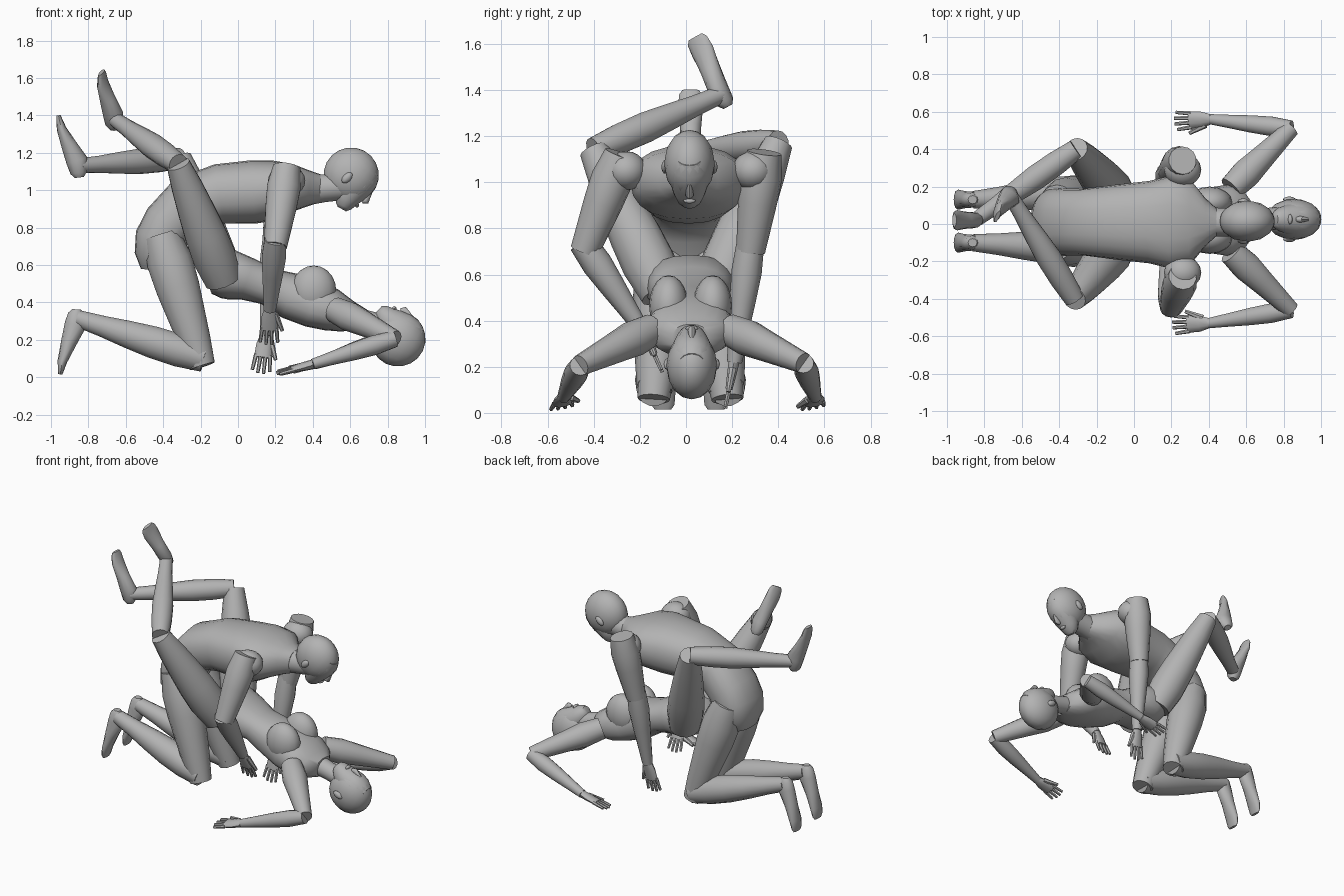
import bpy, bmesh, math
from mathutils import Vector as V, Matrix

if "Cube" in bpy.data.objects:
    bpy.data.objects.remove(bpy.data.objects["Cube"])

grey = bpy.data.materials.new("mannequin_grey")
grey.diffuse_color = (0.45, 0.45, 0.45, 1)
grey.use_nodes = True
grey.node_tree.nodes["Principled BSDF"].inputs["Base Color"].default_value = grey.diffuse_color
Y = V((0, 1, 0))


def finish(name, bm, angle=45):
    bmesh.ops.recalc_face_normals(bm, faces=bm.faces)
    me = bpy.data.meshes.new(name)
    bm.to_mesh(me)
    bm.free()
    ob = bpy.data.objects.new(name, me)
    bpy.context.collection.objects.link(ob)
    me.materials.append(grey)
    bpy.ops.object.select_all(action='DESELECT')
    ob.select_set(True)
    bpy.context.view_layer.objects.active = ob
    bpy.ops.object.shade_smooth_by_angle(angle=math.radians(angle))
    return ob


def loft(bm, secs, side=Y, n=14, p=1.0):
    """Skin elliptical sections (centre, half width, half depth); p < 1 is boxier."""
    pts = [V(s[0]) for s in secs]
    sq = lambda v: math.copysign(abs(v) ** p, v)
    rings = []
    for i, (c, w, d) in enumerate(secs):
        t = (pts[min(i + 1, len(pts) - 1)] - pts[max(i - 1, 0)]).normalized()
        s = (V(side) - t * V(side).dot(t)).normalized()
        u = t.cross(s)
        rings.append([bm.verts.new(pts[i] + s * w * sq(math.cos(a)) + u * d * sq(math.sin(a)))
                      for a in (2 * math.pi * k / n for k in range(n))])
    for r, q in zip(rings, rings[1:]):
        for k in range(n):
            bm.faces.new((r[k], r[(k + 1) % n], q[(k + 1) % n], q[k]))
    bm.faces.new(rings[0])
    bm.faces.new(rings[-1])


def limb(name, a, b, radii, side=Y):
    a, b = V(a), V(b)
    bm = bmesh.new()
    m = len(radii) - 1
    loft(bm, [(a.lerp(b, i / m), r, r) for i, r in enumerate(radii)], side)
    return finish(name, bm)


def ball(bm, c, rs, axes=(V((1, 0, 0)), Y, V((0, 0, 1))), u=16, v=10):
    m = Matrix([axes[i] * rs[i] for i in range(3)]).transposed().to_4x4()
    m.translation = c
    bmesh.ops.create_uvsphere(bm, u_segments=u, v_segments=v, radius=1, matrix=m)


def head(name, c, up, fwd):
    c, up, fwd = V(c), V(up).normalized(), V(fwd).normalized()
    bm = bmesh.new()
    at = lambda f, u, s=0: c + fwd * f + up * u + Y * s
    ball(bm, c, (0.11, 0.148, 0.148), (Y, fwd, up))
    # face and jaw
    loft(bm, [(at(.05, .1), .06, .06), (at(.05, .05), .085, .09),
              (at(.055, 0), .092, .092), (at(.06, -.06), .083, .085),
              (at(.075, -.11), .068, .066), (at(.09, -.145), .05, .045),
              (at(.095, -.162), .03, .026)])
    # nose, lips and ears
    loft(bm, [(at(.138, .015), .01, .008), (at(.15, -.04), .018, .022),
              (at(.14, -.055), .012, .012)], n=8)
    ball(bm, at(.135, -.09), (.028, .014, .012), (Y, fwd, up), 8, 6)
    for s in (-1, 1):
        ball(bm, at(-.005, -.025, s * .106), (.016, .022, .036), (Y, fwd, up), 8, 6)
    return finish(name, bm)


def hand(name, wrist, tip, side, thumb):
    wrist, tip = V(wrist), V(tip)
    d = tip - wrist
    s = (V(side) - d * (V(side).dot(d) / d.length_squared)).normalized()
    bm = bmesh.new()
    loft(bm, [(wrist, .028, .025), (wrist + d * .25, .044, .022),
              (wrist + d * .58, .047, .016)], s, 10)
    for k in range(4):
        o = s * (k - 1.5) * .025
        loft(bm, [(wrist + d * .52 + o, .012, .012),
                  (wrist + d * (1 - .06 * abs(k - 1.5)) + o * 1.25, .009, .009)], s, 6)
    loft(bm, [(wrist + d * .15 + s * thumb * .03, .017, .017),
              (wrist + d * .6 + s * thumb * .07, .01, .01)], s, 6)
    return finish(name, bm)


def foot(name, ankle, toe, sole):
    """Heel behind the ankle, flattening out towards the toes."""
    a, t, sole = V(ankle), V(toe), V(sole).normalized()
    d = t - a
    side = d.cross(sole).normalized()
    bm = bmesh.new()
    loft(bm, [(a - d * .2 + sole * .022, .022, .024), (a - d * .12 + sole * .016, .038, .044),
              (a + d * .1, .043, .058), (a + d * .42 + sole * .008, .046, .042),
              (a + d * .75 + sole * .012, .054, .026), (a + d * .93 + sole * .004, .05, .016),
              (a + d, .036, .011)], side, 12)
    return finish(name, bm)


def torso(name, y, secs, extras=()):
    bm = bmesh.new()
    loft(bm, [((x, y, z), w, d) for x, z, w, d in secs], n=20, p=.85)
    for c, r in extras:
        ball(bm, V(c), r)
    return finish(name, bm)


ARM, FORE = [.075, .092, .085, .074, .063], [.06, .066, .056, .044, .033]
THIGH = [.1, .118, .113, .1, .085, .064]
BIG_SHIN = [.075, .09, .088, .075, .058, .046]
SHIN = [.055, .066, .068, .058, .046, .04]

# ---- kneeling figure ----
torso("kneeling_torso", .01, [
    (-.45, .57, .11, .07), (-.44, .64, .165, .115), (-.415, .73, .18, .14),
    (-.37, .82, .18, .14), (-.27, .93, .178, .145), (-.1, .98, .2, .16),
    (.08, .99, .22, .17), (.2, 1.0, .25, .16), (.3, 1.015, .23, .125),
    (.38, 1.01, .13, .095), (.44, 1.01, .075, .075)],
    [((.26, .29, 1.05), (.1, .09, .085)), ((.26, -.26, 1.05), (.1, .09, .085))])
limb("kneeling_neck", (.36, .01, 1.0), (.56, .01, 1.02), [.085, .076, .075])
head("kneeling_head", (.605, .015, 1.08), (.72, 0, .7), (.7, 0, -.72))

limb("kneeling_left_upper_arm", (.26, .34, 1.13), (.19, .28, .7), ARM)
limb("kneeling_left_forearm", (.19, .28, .74), (.15, .21, .22), FORE)
hand("kneeling_left_hand", (.15, .21, .23), (.12, .17, .015), (1, 0, 0), 1)
limb("kneeling_right_upper_arm", (.26, -.28, 1.12), (.2, -.44, .7), ARM)
limb("kneeling_right_forearm", (.2, -.45, .74), (.17, -.19, .36), FORE)
hand("kneeling_right_hand", (.17, -.19, .37), (.165, -.1, .17), (1, 0, 0), 1)

for tag, y_hip, y_knee, y_foot in (("left", .11, .18, .13), ("right", -.09, -.14, -.1)):
    limb(f"kneeling_{tag}_thigh", (-.41, y_hip, .76), (-.19, y_knee, .06),
         [.1, .125, .12, .105, .09, .07])
    limb(f"kneeling_{tag}_shin", (-.18, y_knee, .1), (-.86, y_foot, .315), BIG_SHIN)
    foot(f"kneeling_{tag}_foot", (-.86, y_foot, .31), (-.95, y_foot, .015), (-1, 0, -.3))

# ---- reclining figure ----
torso("reclining_torso", .02, [
    (-.17, .52, .12, .08), (-.12, .54, .175, .12), (-.04, .55, .195, .135),
    (.05, .525, .175, .115), (.16, .485, .145, .1), (.28, .435, .15, .125),
    (.4, .39, .175, .125), (.5, .36, .19, .115), (.58, .33, .16, .09),
    (.64, .32, .08, .065)],
    [((.405, .02 + s * .095, .465), (.12, .085, .132)) for s in (-1, 1)])
limb("reclining_neck", (.58, .025, .33), (.8, .03, .27), [.065, .058, .06])
head("reclining_head", (.855, .025, .205), (.9, 0, -.45), (.45, 0, .9))

for tag, y_sh, elbow, wrist, tip in (
        ("left", .19, (.84, .51, .215), (.41, .56, .07), (.21, .55, .02)),
        ("right", -.15, (.84, -.46, .205), (.4, -.53, .07), (.2, -.54, .02))):
    limb(f"reclining_{tag}_upper_arm", (.52, y_sh, .36), elbow, [.07, .08, .068, .057, .046],
         (0, 0, 1))
    limb(f"reclining_{tag}_forearm", elbow, wrist, [.044, .053, .047, .037, .028], (0, 0, 1))
    hand(f"reclining_{tag}_hand", wrist, tip, (0, 1, .2), -1 if y_sh > 0 else 1)

for tag, hip, knee, ankle, toe, sole in (
        ("left", (-.08, .13, .52), (-.31, .4, 1.17), (-.85, .02, 1.13), (-.96, .02, 1.4), (-1, 0, -.4)),
        ("right", (-.08, -.1, .52), (-.32, -.4, 1.14), (-.66, .15, 1.38), (-.73, .04, 1.63), (-1, .5, -.1))):
    limb(f"reclining_{tag}_thigh", hip, knee, THIGH)
    limb(f"reclining_{tag}_shin", knee, ankle, SHIN, (0, 0, 1))
    foot(f"reclining_{tag}_foot", ankle, toe, sole)
